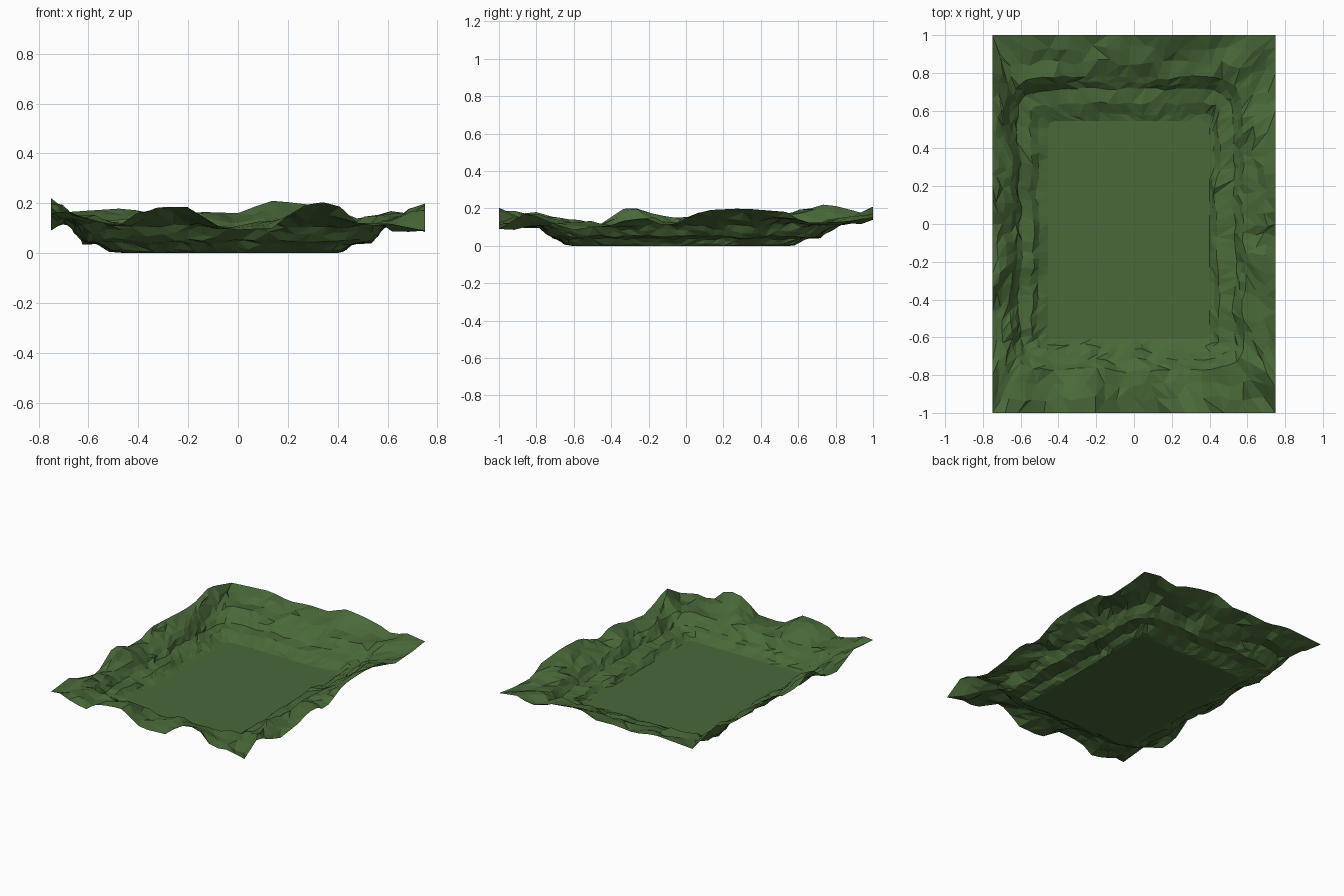
import bpy, bmesh, random
from mathutils import Vector, noise

if "Cube" in bpy.data.objects:
    bpy.data.objects.remove(bpy.data.objects["Cube"])

random.seed(4)
NX, NY = 22, 30          # segments along the short and long sides

# height profiles of the four outer edges: (position, z)
FRONT = [(-.75, .16), (-.65, .17), (-.6, .13), (-.47, .11), (-.4, .165), (-.3, .18), (-.2, .185), (-.1, .12),
         (-.05, .09), (.15, .1), (.2, .15), (.3, .21), (.4, .195), (.5, .1), (.6, .12), (.75, .09)]
RIGHT = [(-1, .09), (-.85, .18), (-.72, .12), (-.6, .085), (-.4, .11), (-.3, .145), (-.2, .14), (-.1, .1),
         (.1, .19), (.3, .2), (.55, .18), (.63, .12), (.85, .13), (1, .15)]
BACK = [(-.75, .16), (-.6, .17), (-.45, .18), (-.3, .15), (-.15, .165), (0, .16), (.13, .21), (.25, .2),
        (.4, .17), (.5, .13), (.6, .17), (.75, .15)]
LEFT = [(-1, .16), (-.8, .18), (-.6, .09), (-.48, .1), (-.3, .22), (-.18, .15), (0, .15), (.1, .19),
        (.3, .18), (.5, .17), (.6, .18), (.75, .225), (.85, .2), (1, .16)]


def sample(profile, t):
    for (a, za), (b, zb) in zip(profile, profile[1:]):
        if t <= b:
            return za + (zb - za) * (t - a) / (b - a)
    return profile[-1][1]


# walk round the outer rectangle in -1..1 coordinates, with its edge heights
path = []
for i in range(NX):
    u = -1 + 2 * i / NX
    path.append((u, -1, sample(FRONT, u * .75)))
for i in range(NY):
    v = -1 + 2 * i / NY
    path.append((1, v, sample(RIGHT, v)))
for i in range(NX):
    u = 1 - 2 * i / NX
    path.append((u, 1, sample(BACK, u * .75)))
for i in range(NY):
    v = 1 - 2 * i / NY
    path.append((-1, v, sample(LEFT, v)))


def ring(x0, x1, y0, y1, r):
    """Rounded rectangle sampled at the path points."""
    pts = []
    for u, v, _ in path:
        p = Vector((x0 + (x1 - x0) * (u + 1) / 2, y0 + (y1 - y0) * (v + 1) / 2))
        c = Vector((min(max(p.x, x0 + r), x1 - r), min(max(p.y, y0 + r), y1 - r)))
        q = p - c
        if abs(q.x) > 1e-6 and abs(q.y) > 1e-6:
            p = c + q.normalized() * r
        pts.append(p)
    return pts


def wobble(p, seed, freq=7):
    return noise.noise(Vector((p.x * freq, p.y * freq, seed)))


bm = bmesh.new()
loops = []

# floor edge, low bank, shelf and upper bank: rectangle, radius, height, height noise, sideways noise
steps = [((-.455, .40, -.61, .545, .03), 0, 0, .0),
         ((-.505, .42, -.64, .58, .04), .012, .01, .012),
         ((-.54, .445, -.67, .635, .06), .038, .012, .02),
         ((-.61, .53, -.71, .715, .13), .05, .012, .015),
         ((-.63, .555, -.74, .745, .15), .08, .02, .015),
         ((-.65, .58, -.77, .78, .16), .11, .025, .015)]
for k, (rect, z, dz, side) in enumerate(steps):
    loop = []
    for p in ring(*rect):
        s = side * wobble(p, 3.3) * 1.5
        d = Vector((p.x, p.y)).normalized() * s
        jx, jy = (random.uniform(-.5, .5) * side for _ in range(2))
        h = max(0, z + dz * (1.6 * wobble(p, 8.1) + random.uniform(-.4, .4)))
        loop.append(bm.verts.new((p.x + d.x + jx, p.y + d.y + jy, h)))
    loops.append(loop)

# rough rim between the upper bank and the outer edge
inner = ring(*steps[-1][0])
outer = ring(-.75, .75, -1, 1, 0)
for t in (.35, .68, 1):
    loop = []
    for a, b, (u, v, ze) in zip(inner, outer, path):
        p = a.lerp(b, t)
        h = .118 + (ze - .118) * t
        if t < 1:
            gap = (b - a).length
            p += Vector((random.uniform(-1, 1), random.uniform(-1, 1))) * min(.018, gap * .12)
            h += .035 * wobble(p, 5.7, 6) + random.uniform(-.008, .008)
        loop.append(bm.verts.new((p.x, p.y, h)))
    loops.append(loop)

# skin the loops with triangles and close the flat floor
bm.faces.new(loops[0])
n = len(path)
for a, b in zip(loops, loops[1:]):
    for i in range(n):
        j = (i + 1) % n
        if random.random() < .5:
            tris = (a[i], b[i], b[j]), (a[i], b[j], a[j])
        else:
            tris = (a[i], b[i], a[j]), (a[j], b[i], b[j])
        for tri in tris:
            bm.faces.new(tri)
bmesh.ops.recalc_face_normals(bm, faces=bm.faces)
bm.faces.ensure_lookup_table()
if bm.faces[0].normal.z < 0:
    bmesh.ops.reverse_faces(bm, faces=bm.faces)

mesh = bpy.data.meshes.new("sunken_ground")
bm.to_mesh(mesh)
bm.free()
ground = bpy.data.objects.new("sunken_ground", mesh)
bpy.context.collection.objects.link(ground)

# grass green
grass = bpy.data.materials.new("grass")
grass.diffuse_color = (.067, .14, .04, 1)
grass.use_nodes = True
grass.node_tree.nodes["Principled BSDF"].inputs["Base Color"].default_value = grass.diffuse_color
mesh.materials.append(grass)
